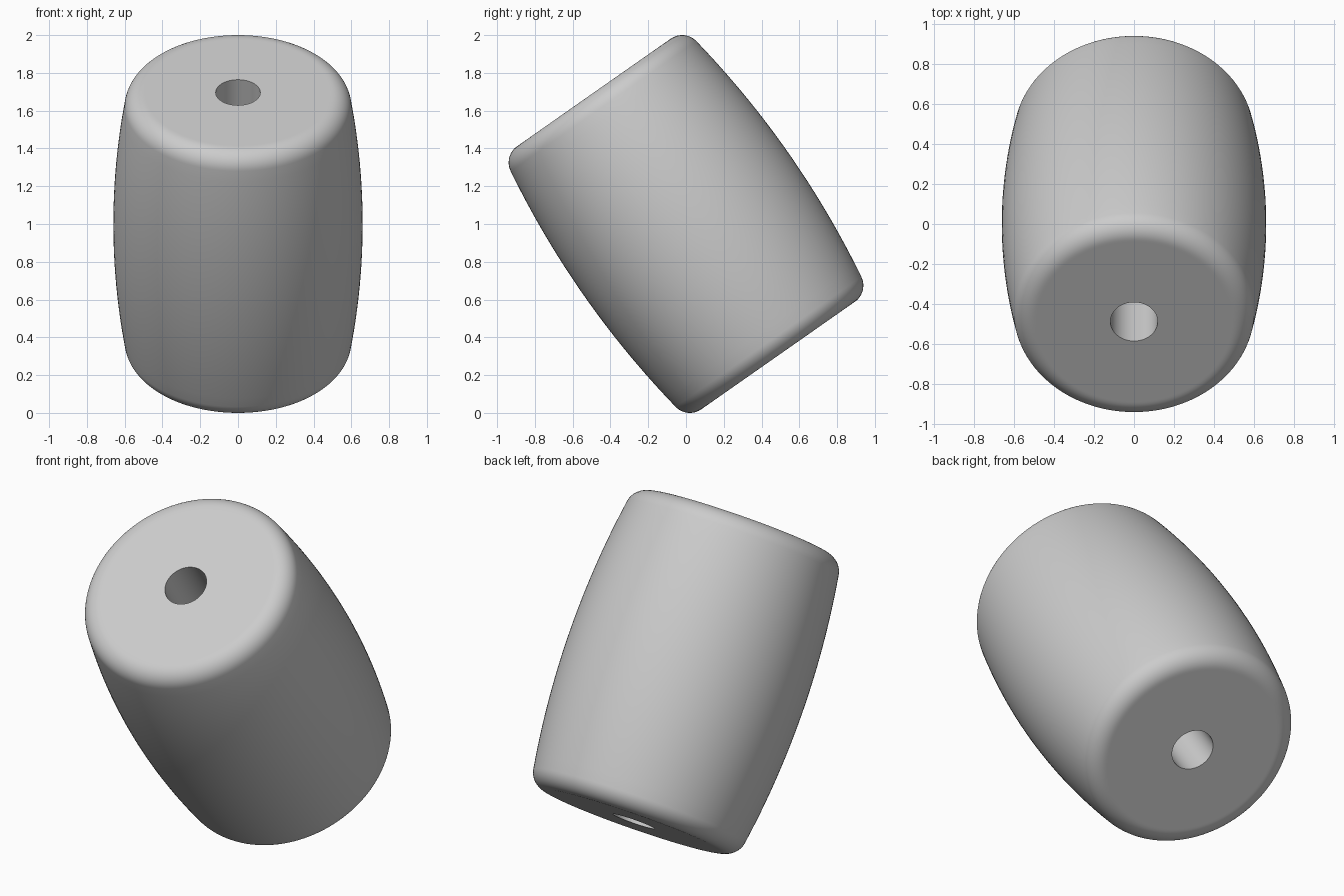
import bpy, bmesh
from math import sin, cos, pi, radians, sqrt
from mathutils import Matrix, Vector

cube = bpy.data.objects.get("Cube")
if cube:
    bpy.data.objects.remove(cube, do_unlink=True)

TILT = radians(35)
HALF_LENGTH = 0.85
MAX_RADIUS = 0.66
FILLET = 0.105
HOLE = 0.118
SEGMENTS = 128

# Centre of the rounded rim in the profile plane
rim_h = HALF_LENGTH - FILLET
rim_r = (1 - FILLET - rim_h * cos(TILT)) / sin(TILT)

# Bulging side is a large arc that meets the rim fillet tangentially
d = MAX_RADIUS - FILLET - rim_r
bulge = (d * d + rim_h * rim_h) / (2 * d) + FILLET
centre_r = MAX_RADIUS - bulge
slope = Vector((rim_r - centre_r, rim_h)).angle_signed(Vector((1, 0)))
slope = abs(slope)

# Upper half of the profile, from the waist to the hole edge
upper = []
for i in range(13):
    a = slope * i / 12
    upper.append((centre_r + bulge * cos(a), bulge * sin(a)))
for i in range(1, 13):
    a = slope + (pi / 2 - slope) * i / 12
    upper.append((rim_r + FILLET * cos(a), rim_h + FILLET * sin(a)))
upper += [(rim_r - 0.01, HALF_LENGTH), (HOLE + 0.01, HALF_LENGTH), (HOLE, HALF_LENGTH)]
profile = [(r, -h) for r, h in reversed(upper[1:])] + upper

# Closed profile spun around the axis, leaving a bore through the middle
bm = bmesh.new()
verts = [bm.verts.new((r, 0, h)) for r, h in profile]
edges = [bm.edges.new((verts[i - 1], v)) for i, v in enumerate(verts)]
bmesh.ops.spin(bm, geom=verts + edges, axis=(0, 0, 1), cent=(0, 0, 0),
               angle=2 * pi, steps=SEGMENTS, use_merge=False)
bmesh.ops.remove_doubles(bm, verts=bm.verts, dist=1e-4)
bmesh.ops.recalc_face_normals(bm, faces=bm.faces)

# Lean the barrel towards the front and lift it onto the ground
bm.transform(Matrix.Translation((0, 0, 1)) @ Matrix.Rotation(TILT, 4, 'X'))
mesh = bpy.data.meshes.new("barrel_bead")
bm.to_mesh(mesh)
bm.free()

# Plain grey material
grey = bpy.data.materials.new("light_grey")
grey.use_nodes = True
colour = (0.6, 0.6, 0.6, 1)
grey.diffuse_color = colour
grey.node_tree.nodes["Principled BSDF"].inputs["Base Color"].default_value = colour
mesh.materials.append(grey)

bead = bpy.data.objects.new("barrel_bead", mesh)
bpy.context.collection.objects.link(bead)
bpy.ops.object.select_all(action='DESELECT')
bead.select_set(True)
bpy.context.view_layer.objects.active = bead
bpy.ops.object.shade_smooth_by_angle(angle=radians(30))
